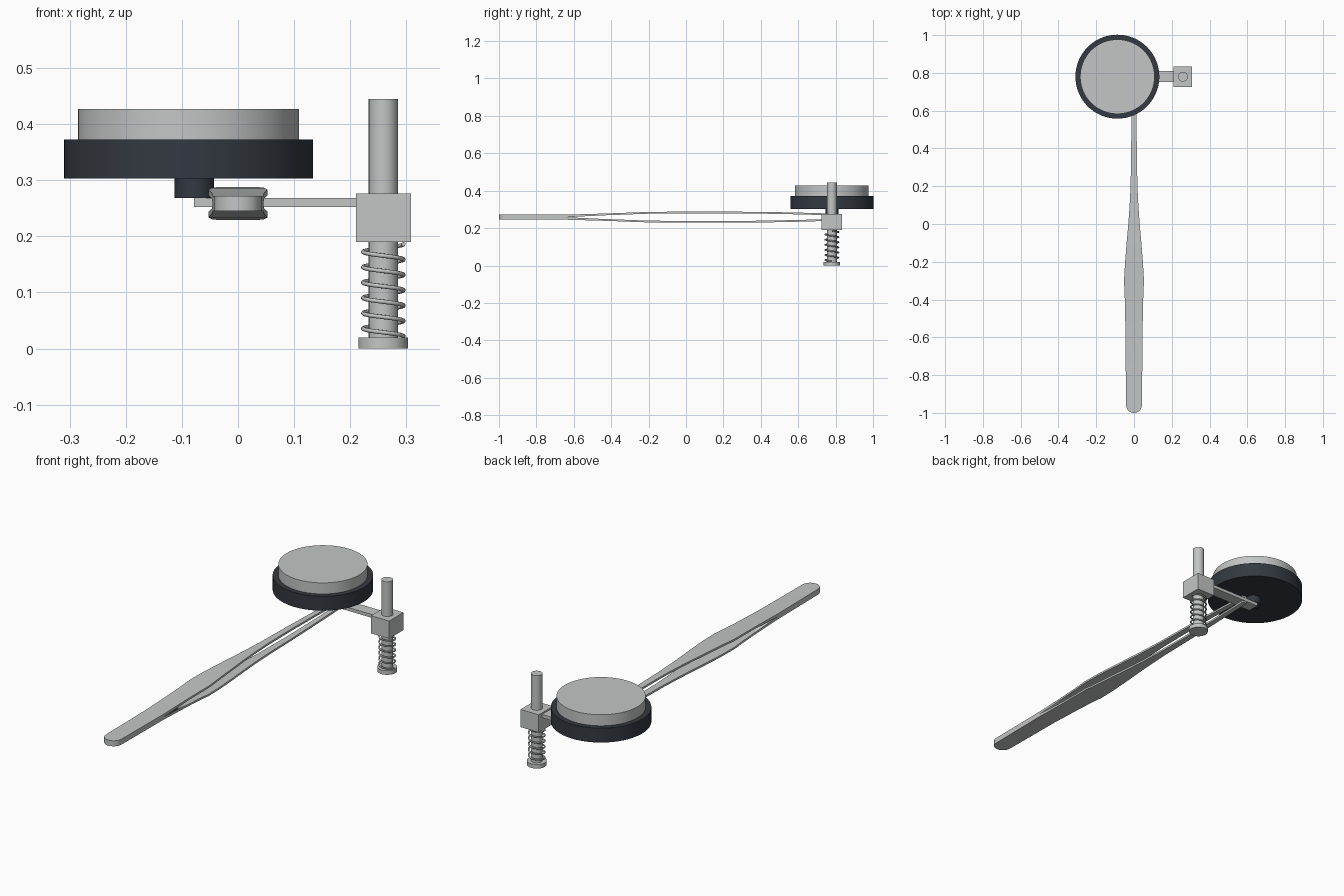
import bpy, bmesh, math

if "Cube" in bpy.data.objects:
    bpy.data.objects.remove(bpy.data.objects["Cube"])


def material(name, rgb):
    m = bpy.data.materials.new(name)
    m.use_nodes = True
    m.diffuse_color = (*rgb, 1)
    m.node_tree.nodes["Principled BSDF"].inputs["Base Color"].default_value = (*rgb, 1)
    return m


STEEL = material("light steel", (0.55, 0.56, 0.56))
DARK = material("dark slate", (0.033, 0.041, 0.052))
CY = 0.78          # depth of the head assembly
ROD_X = 0.259


def smooth(ob, angle=35):
    bpy.ops.object.select_all(action="DESELECT")
    ob.select_set(True)
    bpy.context.view_layer.objects.active = ob
    bpy.ops.object.shade_smooth_by_angle(angle=math.radians(angle))


def cylinder(name, x, r, z0, z1, mat, sides=96):
    bpy.ops.mesh.primitive_cylinder_add(vertices=sides, radius=r, depth=z1 - z0,
                                        location=(x, CY, (z0 + z1) / 2))
    ob = bpy.context.object
    ob.name = name
    ob.data.materials.append(mat)
    smooth(ob)


def box(name, x0, x1, depth, z0, z1, mat):
    bpy.ops.mesh.primitive_cube_add(size=1, location=((x0 + x1) / 2, CY, (z0 + z1) / 2))
    ob = bpy.context.object
    ob.name = name
    ob.scale = (x1 - x0, depth, z1 - z0)
    ob.data.materials.append(mat)


# Round head on its hub
cylinder("head_base", -0.088, 0.222, 0.303, 0.373, DARK, 128)
cylinder("head_cap", -0.088, 0.197, 0.373, 0.427, STEEL, 128)
cylinder("head_hub", -0.078, 0.035, 0.268, 0.303, DARK, 48)

# Cross arm, sliding block and plunger
box("cross_arm", -0.078, 0.212, 0.058, 0.252, 0.268, STEEL)
box("guide_block", 0.21, 0.308, 0.11, 0.19, 0.276, STEEL)
cylinder("plunger_rod", ROD_X, 0.026, 0.01, 0.445, STEEL, 48)
cylinder("plunger_foot", ROD_X, 0.044, 0.0, 0.02, STEEL, 48)

# Coil spring around the plunger
TURNS, STEPS = 6, 28
curve = bpy.data.curves.new("spring", "CURVE")
curve.dimensions = "3D"
curve.bevel_depth = 0.0038
curve.bevel_resolution = 2
curve.use_fill_caps = True
spline = curve.splines.new("POLY")
spline.points.add(TURNS * STEPS)
for i, p in enumerate(spline.points):
    a = -2 * math.pi * i / STEPS
    z = 0.022 + 0.164 * i / (TURNS * STEPS)
    p.co = (ROD_X + 0.036 * math.cos(a), CY + 0.036 * math.sin(a), z, 1)
curve.materials.append(STEEL)
spring = bpy.data.objects.new("spring", curve)
bpy.context.collection.objects.link(spring)

# Tweezer handle: stations of (y, half width, outer half height)
TIP = 0.042
stations = [(-0.958 - TIP * math.cos(a), max(TIP * math.sin(a), 0.002), 0.0135)
            for a in [math.pi / 2 * k / 8 for k in range(8)]]
stations += [(-0.958, 0.042, 0.0135), (-0.64, 0.045, 0.0135), (-0.45, 0.047, 0.019),
             (-0.36, 0.05, 0.022), (-0.3, 0.053, 0.0245), (-0.2, 0.047, 0.028),
             (-0.1, 0.039, 0.029), (0.0, 0.03, 0.0295), (0.1, 0.023, 0.0295),
             (0.2, 0.018, 0.0295), (0.4, 0.015, 0.0285), (0.58, 0.013, 0.025),
             (0.81, 0.011, 0.0185)]
bm = bmesh.new()
rings = []
for y, w, h in stations:
    low = max(h - 0.0095, 0) if y > -0.63 else 0
    rings.append([bm.verts.new(c) for c in
                  ((-w, y, low), (w, y, low), (w, y, h), (-w, y, h))])
for a, b in zip(rings, rings[1:]):
    for k in range(4):
        n = (k + 1) % 4
        solid = k == 0 and a[0].co.z == 0 and b[0].co.z == 0
        if not solid:
            bm.faces.new((a[k], a[n], b[n], b[k]))
bm.faces.new(rings[0])
bm.faces.new(rings[-1])
bmesh.ops.recalc_face_normals(bm, faces=bm.faces)
mesh = bpy.data.meshes.new("tweezer_handle")
bm.to_mesh(mesh)
bm.free()
mesh.materials.append(STEEL)
handle = bpy.data.objects.new("tweezer_handle", mesh)
handle.location.z = 0.2585
bpy.context.collection.objects.link(handle)
mirror = handle.modifiers.new("lower_prong", "MIRROR")
mirror.use_axis = (False, False, True)
mirror.merge_threshold = 0.0001
smooth(handle, 25)
